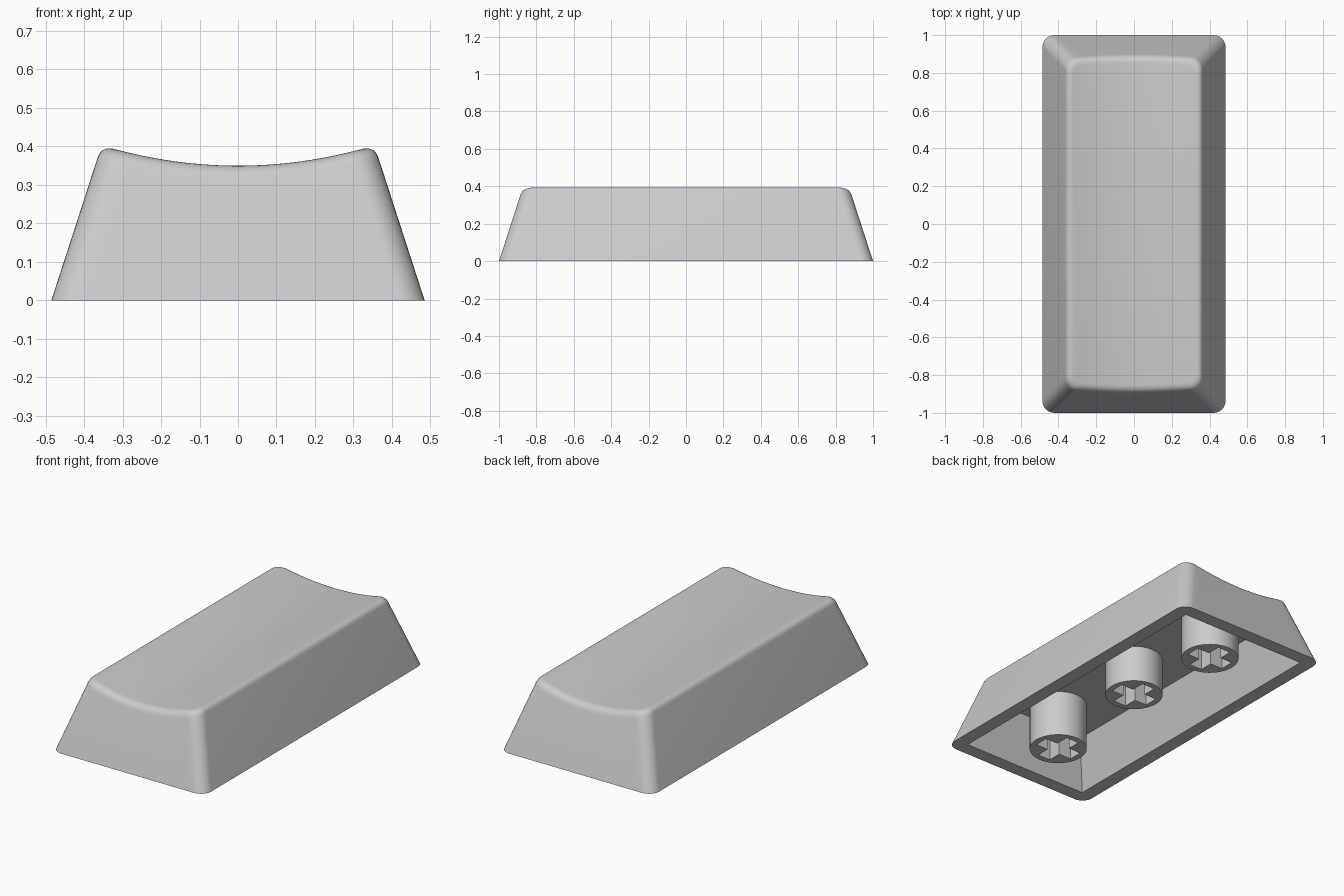
import bpy, bmesh, math

if "Cube" in bpy.data.objects:
    bpy.data.objects.remove(bpy.data.objects["Cube"])

HX, HY = 0.485, 1.0        # half size of the base
SLOPE = 0.324              # inward lean of the walls per unit of height
RADIUS = 0.065             # vertical corner rounding
FILLET = 0.036             # rounding of the top edge
WALL, CEILING = 0.08, 0.27
ARC, FRONT = 8, 24         # corner and front edge divisions

grey = bpy.data.materials.new("light_grey")
grey.diffuse_color = (0.6, 0.6, 0.6, 1)
grey.use_nodes = True
grey.node_tree.nodes["Principled BSDF"].inputs["Base Color"].default_value = grey.diffuse_color


def finish(obj, angle):
    obj.data.materials.clear()
    obj.data.materials.append(grey)
    bpy.ops.object.select_all(action='DESELECT')
    bpy.context.view_layer.objects.active = obj
    obj.select_set(True)
    bpy.ops.object.shade_smooth_by_angle(angle=math.radians(angle))


def scoop(x):
    """Height of the dished top."""
    return 0.35 + 0.42 * x * x


def front_chain(i, inset, r):
    """Point i of the front half of the rounded outline, left to right."""
    cx, cy = HX - inset - r, HY - inset - r
    if i <= ARC:
        a = math.pi + math.pi / 2 * i / ARC
        return -cx + r * math.cos(a), -cy + r * math.sin(a)
    if i < ARC + FRONT:
        return -cx + 2 * cx * (i - ARC) / FRONT, -cy - r
    a = 1.5 * math.pi + math.pi / 2 * (i - ARC - FRONT) / ARC
    return cx + r * math.cos(a), -cy + r * math.sin(a)


def on_wall(i, drop):
    """Wall point at a given drop below the dished top."""
    z = 0.38
    for _ in range(6):
        x, y = front_chain(i, SLOPE * z, RADIUS)
        z = scoop(x) - drop
    return x, y, z


M = 2 * ARC + FRONT + 1
N = 2 * M


def make_ring(bm, points):
    ring = points + [(x, -y, z) for x, y, z in reversed(points)]
    return [bm.verts.new(p) for p in ring]


# Cap shell: leaning walls, rounded top edge, dished top, hollow underside
bm = bmesh.new()
rings = [make_ring(bm, [(*front_chain(i, 0, RADIUS), 0) for i in range(M)])]
STEPS = 7
columns = []
for i in range(M):
    p0, p1 = on_wall(i, FILLET), on_wall(i, 0)
    x, y = front_chain(i, SLOPE * p1[2] + FILLET, RADIUS - FILLET * 0.6)
    p2 = (x, y, scoop(x))
    column = []
    for k in range(STEPS + 1):
        t = k / STEPS
        column.append(tuple((1 - t) ** 2 * a + 2 * t * (1 - t) * b + t * t * c
                            for a, b, c in zip(p0, p1, p2)))
    columns.append(column)
for k in range(STEPS + 1):
    rings.append(make_ring(bm, [c[k] for c in columns]))
for lo, hi in zip(rings, rings[1:]):
    for i in range(N):
        j = (i + 1) % N
        bm.faces.new((lo[i], lo[j], hi[j], hi[i]))
top = rings[-1]
for i in range(M - 1):
    bm.faces.new((top[i], top[i + 1], top[N - 2 - i], top[N - 1 - i]))

# Cavity with sharp corners
corners = ((-1, -1), (1, -1), (1, 1), (-1, 1))


def inner_ring(z):
    d = WALL + SLOPE * z
    return [bm.verts.new((sx * (HX - d), sy * (HY - d), z)) for sx, sy in corners]


low, high = inner_ring(0), inner_ring(CEILING)
for i in range(4):
    j = (i + 1) % 4
    bm.faces.new((low[i], low[j], high[j], high[i]))
bm.faces.new(high)

# Flat rim joining the outer outline to the cavity
def corner_of(i):
    left = i % M < M // 2
    return (0 if left else 1) if i < M else (2 if left else 3)


for i in range(N):
    j = (i + 1) % N
    a, b = corner_of(i), corner_of(j)
    face = [rings[0][i], rings[0][j], low[b]]
    if a != b:
        face.append(low[a])
    bm.faces.new(face)
bmesh.ops.recalc_face_normals(bm, faces=bm.faces)
mesh = bpy.data.meshes.new("cap_shell")
bm.to_mesh(mesh)
bm.free()
shell = bpy.data.objects.new("cap_shell", mesh)
bpy.context.collection.objects.link(shell)
finish(shell, 32)


# Round mounting stems with a cross-shaped socket
def stem(name, y, bottom, r=0.155, arm=0.12, half=0.041):
    circle = [(r * math.cos(math.tau * i / 48), r * math.sin(math.tau * i / 48))
              for i in range(48)]
    cross = []
    for q in range(4):
        c, s = round(math.cos(q * math.pi / 2)), round(math.sin(q * math.pi / 2))
        for px, py in ((arm, -half), (arm, half), (half, half)):
            cross.append((px * c - py * s, px * s + py * c))
    curve = bpy.data.curves.new(name, 'CURVE')
    curve.dimensions = '2D'
    curve.fill_mode = 'BOTH'
    height = CEILING + 0.01 - bottom
    curve.extrude = height / 2
    for loop in (circle, cross):
        spline = curve.splines.new('POLY')
        spline.points.add(len(loop) - 1)
        for p, (px, py) in zip(spline.points, loop):
            p.co = (px, py, 0, 1)
        spline.use_cyclic_u = True
    obj = bpy.data.objects.new(name, curve)
    obj.location = (0, y, bottom + height / 2)
    bpy.context.collection.objects.link(obj)
    bpy.ops.object.select_all(action='DESELECT')
    bpy.context.view_layer.objects.active = obj
    obj.select_set(True)
    bpy.ops.object.convert(target='MESH')
    obj = bpy.context.view_layer.objects.active
    b = bmesh.new()
    b.from_mesh(obj.data)
    bmesh.ops.remove_doubles(b, verts=b.verts, dist=0.0005)
    bmesh.ops.recalc_face_normals(b, faces=b.faces)
    b.to_mesh(obj.data)
    b.free()
    finish(obj, 30)


stem("front_stem", -0.64, 0.0)
stem("middle_stem", 0.0, 0.055)
stem("back_stem", 0.64, 0.0)
